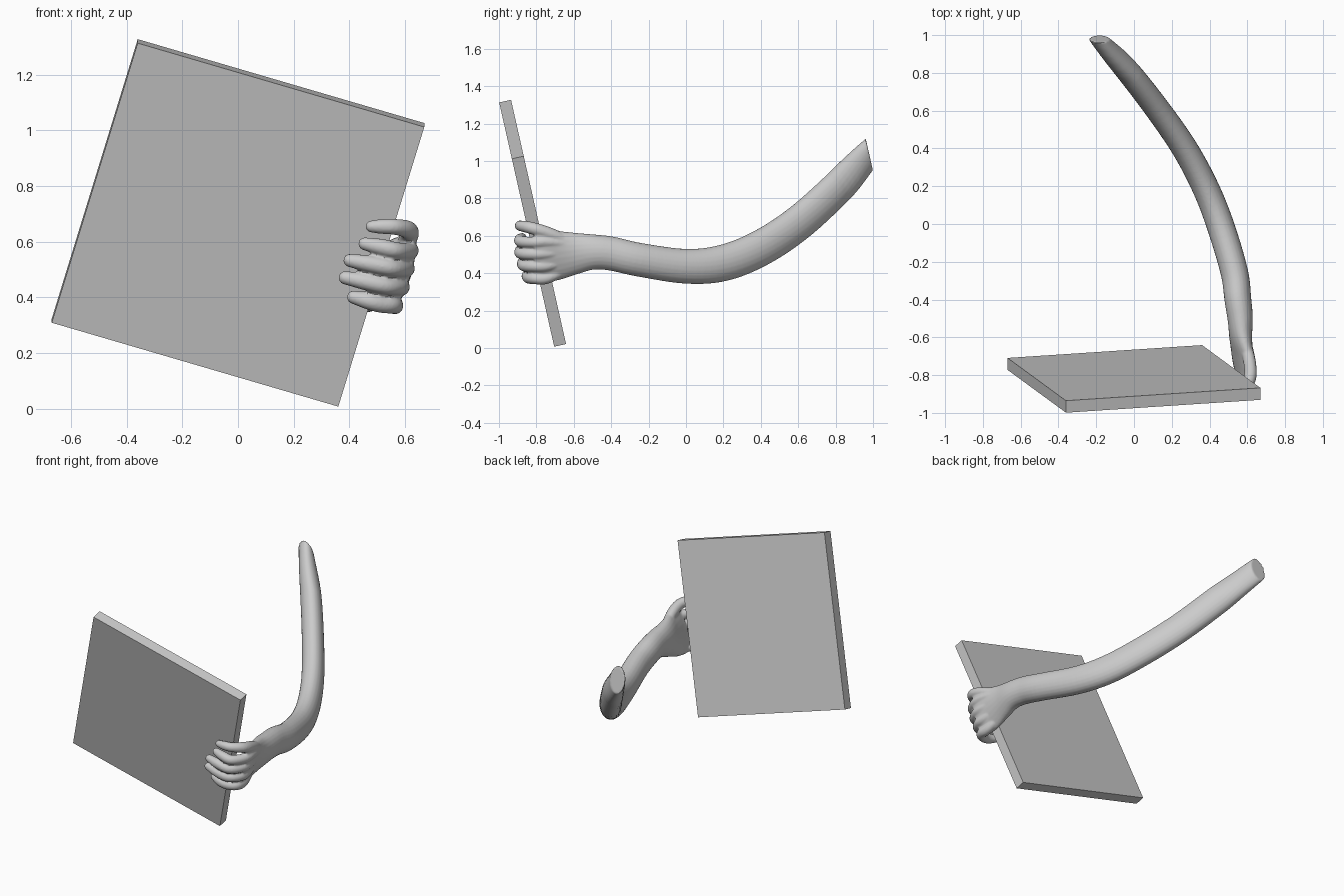
import bpy, bmesh, math
from mathutils import Vector, Matrix

if "Cube" in bpy.data.objects:
    bpy.data.objects.remove(bpy.data.objects["Cube"])

UP = Vector((0, 0, 1))
CUT = Vector((0, 0.975, 0.22))


def spline(keys, steps):
    """Catmull-Rom samples through tuples of any length."""
    k = [tuple(2 * a - b for a, b in zip(keys[0], keys[1]))] + list(keys)
    k.append(tuple(2 * a - b for a, b in zip(keys[-1], keys[-2])))
    out = []
    for i in range(1, len(k) - 2):
        for s in range(steps):
            t = s / steps
            out.append([0.5 * (2 * b + (c - a) * t + (2 * a - 5 * b + 4 * c - d) * t * t
                               + (3 * b - a - 3 * c + d) * t ** 3)
                        for a, b, c, d in zip(k[i - 1], k[i], k[i + 1], k[i + 2])])
    return out + [list(keys[-1])]


def sweep(bm, keys, steps=6, sides=24, round_tip=False, cut_end=False):
    """Oval tube; each key is x, y, z, half width, half height, tilt."""
    pts = spline(keys, steps)
    if round_tip:
        p, q = pts[-1], pts[-2]
        d = (Vector(p[:3]) - Vector(q[:3])).normalized()
        for along, f in ((0.4, 0.92), (0.75, 0.66), (0.95, 0.3)):
            c = Vector(p[:3]) + d * p[3] * along
            pts.append([*c, p[3] * f, p[4] * f, 0])
    rings = []
    for i, p in enumerate(pts):
        t = (Vector(pts[min(i + 1, len(pts) - 1)][:3])
             - Vector(pts[max(i - 1, 0)][:3])).normalized()
        if cut_end:
            t = t.lerp(CUT, max(0, min(1, (p[1] - 0.8) / 0.18))).normalized()
        side = t.cross(UP).normalized()
        up = side.cross(t)
        a = math.radians(p[5])
        u, v = side * math.cos(a) - up * math.sin(a), up * math.cos(a) + side * math.sin(a)
        rings.append([bm.verts.new(Vector(p[:3])
                                   + u * p[3] * math.cos(2 * math.pi * j / sides)
                                   + v * p[4] * math.sin(2 * math.pi * j / sides))
                      for j in range(sides)])
    for r, s in zip(rings, rings[1:]):
        for j in range(sides):
            n = (j + 1) % sides
            bm.faces.new((r[j], r[n], s[n], s[j]))
    bm.faces.new(rings[0][::-1])
    bm.faces.new(rings[-1])


# Square board, tilted back and turned in its own plane
bpy.ops.mesh.primitive_cube_add(size=1)
board = bpy.context.object
board.name = "board"
board.data.transform(Matrix.Translation((0, -0.82, 0.667))
                     @ Matrix.Rotation(math.radians(12.7), 4, 'X')
                     @ Matrix.Rotation(math.radians(16.7), 4, 'Y')
                     @ Matrix.Diagonal((1.075, 0.065, 1.075, 1)))

# Arm with palm, from the knuckles to the cut shoulder end
bm = bmesh.new()
sweep(bm, [
    (0.588, -0.81, 0.49, 0.030, 0.130, 17),
    (0.585, -0.76, 0.49, 0.038, 0.145, 17),
    (0.575, -0.69, 0.495, 0.046, 0.138, 16),
    (0.565, -0.60, 0.505, 0.058, 0.115, 10),
    (0.562, -0.50, 0.513, 0.067, 0.095, 3),
    (0.550, -0.40, 0.505, 0.071, 0.091, 0),
    (0.530, -0.25, 0.472, 0.073, 0.090, 0),
    (0.455, 0.00, 0.437, 0.073, 0.093, 0),
    (0.375, 0.20, 0.455, 0.071, 0.098, 0),
    (0.268, 0.40, 0.535, 0.069, 0.098, 0),
    (0.130, 0.60, 0.667, 0.067, 0.097, 0),
    (-0.025, 0.80, 0.847, 0.064, 0.095, 0),
    (-0.185, 0.98, 1.035, 0.055, 0.087, 0)], cut_end=True)

# Four fingers curling round the board: knuckle x, z, tip x, z, front y, radius
for kx, kz, tx, tz, fy, r in [
        (0.613, 0.568, 0.455, 0.592, -0.888, 0.030),
        (0.598, 0.505, 0.402, 0.532, -0.886, 0.031),
        (0.580, 0.440, 0.385, 0.470, -0.872, 0.031),
        (0.557, 0.375, 0.415, 0.400, -0.848, 0.031)]:
    path = [(kx - 0.015, -0.62, 0.505 + (kz - 0.49) * 0.65, r * 0.8),
            (kx + 0.004, -0.74, kz, r),
            (kx, -0.81, kz - 0.003, r),
            (kx - 0.045, fy + 0.008, kz, r),
            ((kx + tx) / 2 - 0.02, fy, (kz + tz) / 2, r),
            (tx, fy + 0.012, tz, r * 0.78)]
    sweep(bm, [(*p, p[3], 0) for p in path], 6, 16, True)

# Thumb
thumb = [(0.585, -0.62, 0.565, 0.030), (0.612, -0.73, 0.612, 0.033),
         (0.613, -0.82, 0.640, 0.033), (0.570, -0.878, 0.652, 0.029),
         (0.520, -0.888, 0.654, 0.027), (0.480, -0.884, 0.654, 0.022)]
sweep(bm, [(*p, p[3], 0) for p in thumb], 6, 16, True)

bmesh.ops.recalc_face_normals(bm, faces=bm.faces)
mesh = bpy.data.meshes.new("arm_and_hand")
bm.to_mesh(mesh)
bm.free()
arm = bpy.data.objects.new("arm_and_hand", mesh)
bpy.context.collection.objects.link(arm)

# Fuse palm, fingers and arm into one soft surface
remesh = arm.modifiers.new("fuse", 'REMESH')
remesh.mode = 'VOXEL'
remesh.voxel_size = 0.006
soft = arm.modifiers.new("soften", 'SMOOTH')
soft.factor = 0.5
soft.iterations = 4
bpy.ops.object.select_all(action='DESELECT')
arm.select_set(True)
bpy.context.view_layer.objects.active = arm
bpy.ops.object.modifier_apply(modifier="fuse")
bpy.ops.object.modifier_apply(modifier="soften")
bpy.ops.object.shade_smooth_by_angle(angle=math.radians(40))
